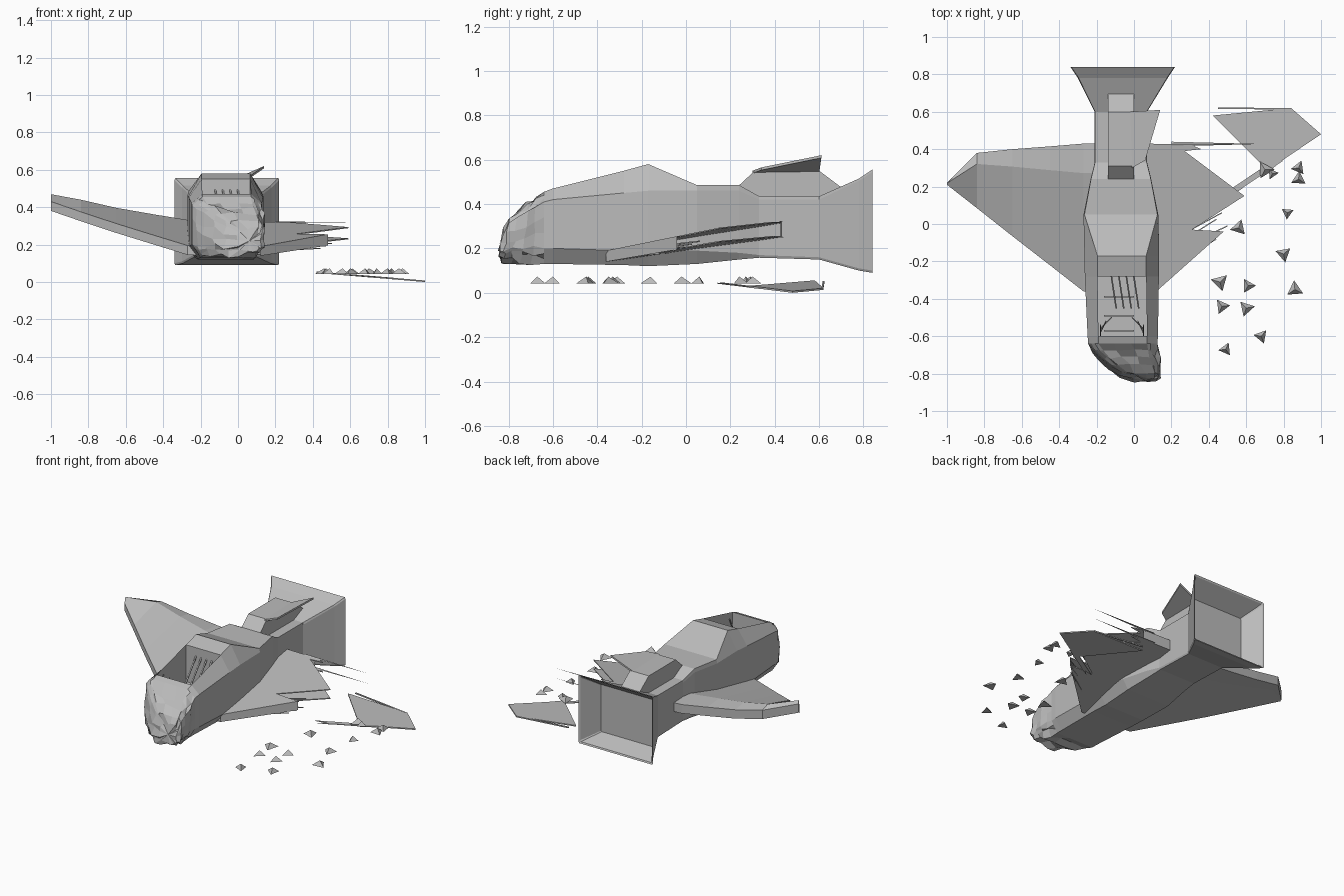
import bpy, math, random
from mathutils import Vector

if "Cube" in bpy.data.objects:
    bpy.data.objects.remove(bpy.data.objects["Cube"])

random.seed(4)
grey = bpy.data.materials.new("hull grey")
grey.diffuse_color = (0.5, 0.5, 0.5, 1)
grey.use_nodes = True
grey.node_tree.nodes["Principled BSDF"].inputs["Base Color"].default_value = grey.diffuse_color


def build(name, verts, faces):
    me = bpy.data.meshes.new(name)
    me.from_pydata([tuple(v) for v in verts], [], faces)
    me.materials.append(grey)
    ob = bpy.data.objects.new(name, me)
    bpy.context.collection.objects.link(ob)
    return ob


def loft(rings, cap_start=False, cap_end=False, skip=()):
    """Verts and faces joining equal rings; skip holds (ring, side) pairs left open."""
    n = len(rings[0])
    verts = [v for r in rings for v in r]
    faces = []
    for i in range(len(rings) - 1):
        for j in range(n):
            if (i, j) not in skip:
                k = (j + 1) % n
                faces.append((i*n + j, i*n + k, (i+1)*n + k, (i+1)*n + j))
    if cap_start:
        faces.append(tuple(reversed(range(n))))
    if cap_end:
        faces.append(tuple(range((len(rings)-1)*n, len(rings)*n)))
    return verts, faces


def prism(name, outline, low, high):
    """Solid from a plan outline, with bottom and top heights given by functions."""
    rings = [[(x, y, f(x, y)) for x, y in outline] for f in (low, high)]
    return build(name, *loft(rings, True, True))


def rod(name, a, b, r=0.004):
    a, b = Vector(a), Vector(b)
    d = (b - a).normalized()
    u = d.cross(Vector((0, 0, 1)) if abs(d.z) < .9 else Vector((1, 0, 0))).normalized()
    w = d.cross(u)
    rings = [[p + (u*sx + w*sy)*r for sx, sy in ((1, 1), (-1, 1), (-1, -1), (1, -1))] for p in (a, b)]
    return build(name, *loft(rings, True, True))


# fuselage: eight-sided sections
def section(y, cx, hb, hs, ht, zb, zl, zu, zt):
    half = [(hb, zb), (hs, zl), (hs, zu), (ht, zt)]
    pts = half + [(-x, z) for x, z in reversed(half)]
    return [(cx + x, y, z) for x, z in pts]


hull = [section(*s) for s in (
    (-.64, -.06, .14, .185, .13, .13, .20, .41, .455),
    (-.60, -.06, .14, .188, .13, .13, .20, .42, .47),
    (-.28, -.065, .15, .198, .13, .125, .19, .45, .55),
    (-.17, -.065, .15, .20, .13, .12, .19, .46, .58),
    (.05, -.07, .16, .20, .195, .13, .19, .46, .485),
    (.24, -.07, .14, .162, .16, .15, .18, .46, .485),
    (.33, -.07, .135, .14, .138, .158, .17, .42, .435),
    (.60, -.07, .135, .14, .138, .15, .16, .42, .435),
    (.78, -.06, .235, .24, .235, .10, .11, .505, .515),
    (.84, -.06, .275, .28, .275, .09, .10, .545, .555),
    # recessed tail opening
    (.835, -.06, .265, .27, .265, .10, .11, .535, .545),
    (.72, -.06, .19, .195, .19, .145, .15, .46, .465))]
build("fuselage", *loft(hull, False, True, skip={(1, 3)}))

# open cockpit tub under the hole in the roof
lip = [hull[1][3], hull[1][4], hull[2][4], hull[2][3]]
tub = [(x, y, .30) for x, y, z in lip]
build("cockpit_tub", *loft([lip, tub], False, True))
for y in (-.39, -.49, -.57):
    rod("cockpit_crossbar", (-.16, y, .33), (0, y, .33))
for i in range(4):
    x = -.13 + .04*i
    rod("cockpit_strut", (x, -.22, .54), (x + .035, -.45, .34))
for x, s in ((-.18, 1), (.05, -1)):
    for i in range(3):
        rod("cockpit_shard", (x, -.6 + .02*i, .32), (x + s*.03*i, -.54 + .02*i, .45 - .02*i), .003)

# crumpled nose: jittered rings drawn toward one side
base = []
for j in range(8):
    a, b = Vector(hull[0][j]), Vector(hull[0][(j+1) % 8])
    base += [a.lerp(b, t/3) for t in range(3)]
nose = []
for i, (y, x0, x1, z0, z1) in enumerate((
        (-.64, -.245, .125, .13, .455), (-.685, -.22, .13, .14, .43), (-.73, -.18, .135, .14, .40),
        (-.77, -.13, .135, .145, .37), (-.81, -.07, .135, .14, .33), (-.832, .0, .12, .16, .28))):
    ring = []
    for p in base:
        u, v = (p.x + .245)/.37, (p.z - .13)/.325
        j = 0 if i == 0 else .016
        ring.append((x0 + u*(x1-x0) + random.uniform(-j, j)*.6,
                     y + (.5-v)*-.03*(i > 0) + random.uniform(-j, j)*.5,
                     z0 + v*(z1-z0) + random.uniform(-j, j)))
    nose.append(ring)
v, f = loft(list(reversed(nose)))
c = len(v)
v.append((.06, -.838, .22))
f += [(c, (j+1) % 24, j) for j in range(24)]
build("crumpled_nose", v, f)


# wing surfaces climb toward the rear
def low(x, y):
    return .14 + .11*min(1, (y + .36)/.64)


def high(x, y):
    return .19 + .13*min(1, (y + .36)/.64)


# whole left wing: chordwise sections swept up to the tip
wing = []
for x, yf, yr, zf, zr in ((-.18, -.36, .43, .14, .26), (-.27, -.36, .43, .145, .265),
                          (-.45, -.22, .415, .20, .29), (-.65, -.065, .40, .262, .32),
                          (-.84, .085, .38, .325, .36), (-1.0, .21, .22, .38, .385)):
    ym, zm = yf + .8*(yr - yf), zf + .85*(zr - zf)
    wing.append([(x, yf, zf), (x, ym, zm), (x, yr, zr),
                 (x, yr, zr + .06), (x, ym, zm + .085), (x, yf, zf + .05)])
build("left_wing", *loft(wing, True, True))

# torn right wing: two skins with ragged edges and a closed front edge
torn = [(.06, -.36), (.12, -.36), (.48, -.04), (.31, -.03), (.59, .15), (.27, .39), (.36, .40),
        (.30, .425), (.06, .43)]
prism("right_wing_top_skin", torn, lambda x, y: high(x, y) - .006, high)
prism("right_wing_bottom_skin", torn, low, lambda x, y: low(x, y) + .006)
for n, (a, b) in {"leading_edge": ((.12, -.36), (.48, -.04)), "trailing_edge": ((.06, .43), (.28, .425))}.items():
    build("right_wing_" + n, [(*a, low(*a)), (*b, low(*b)), (*b, high(*b)), (*a, high(*a))], [(0, 1, 2, 3)])
for z in (.25, .318):
    build("broken_spar", [(.2, .415, z), (.2, .44, z), (.685, .428, z), (.2, .428, z + .006)],
          [(0, 2, 1), (0, 3, 2), (1, 2, 3), (0, 1, 3)])
for i in range(5):
    y = -.2 + .035*i
    rod("wing_splinter", (.25, y, .17 + .012*i), (.44 + .03*(i % 3), y + .12, .18 + .013*i), .003)


# fallen wing tip resting on the ground
def ground(x, y):
    return max(0, .048 - .083*(x - .42))


tip = [(.42, .58), (.72, .28), (.80, .345), (1.0, .48), (.84, .62)]
prism("fallen_wing_tip", tip, ground, lambda x, y: ground(x, y) + .008)
shard = [(.50, .14), (.62, .22), (.80, .34), (.70, .31), (.47, .155), (.58, .19)]
prism("fallen_wing_shard", shard, ground, lambda x, y: ground(x, y) + .004)
rod("fallen_spar", (.45, .62, .05), (.84, .615, .018))

# dorsal housing with sloped ends
side = [(.12, .47), (.24, .485), (.31, .55), (.60, .55), (.70, .475), (.70, .42), (.12, .42)]
build("dorsal_housing", *loft([[(x, y, z) for y, z in side] for x in (-.14, 0)], True, True))
# bent tail fin leaning over
fin = [(-.01, .30, .55), (.06, .34, .565), (.14, .61, .62), (-.02, .60, .55), (-.1, .61, .545)]
build("bent_tail_fin", *loft([fin[:4], [(x, y, z - .012) for x, y, z in fin[:4]]], True, True))

# scattered debris chips
chips = ((.70, .29), (.74, .27), (.88, .30), (.88, .24), (.82, .06), (.56, -.02), (.80, -.16), (.46, -.31),
         (.61, -.33), (.86, -.35), (.47, -.44), (.60, -.45), (.68, -.60), (.49, -.67))
for x, y in chips:
    r, a = random.uniform(.032, .052), random.uniform(0, 6)
    v = [(x + r*math.cos(a + 2.1*i), y + r*math.sin(a + 2.1*i), .042) for i in range(3)]
    build("debris_chip", v + [(x, y, .073)], [(2, 1, 0), (0, 1, 3), (1, 2, 3), (2, 0, 3)])

# consistent outward normals
import bmesh
for ob in bpy.data.objects:
    bm = bmesh.new()
    bm.from_mesh(ob.data)
    bmesh.ops.recalc_face_normals(bm, faces=bm.faces)
    bm.to_mesh(ob.data)
    bm.free()
